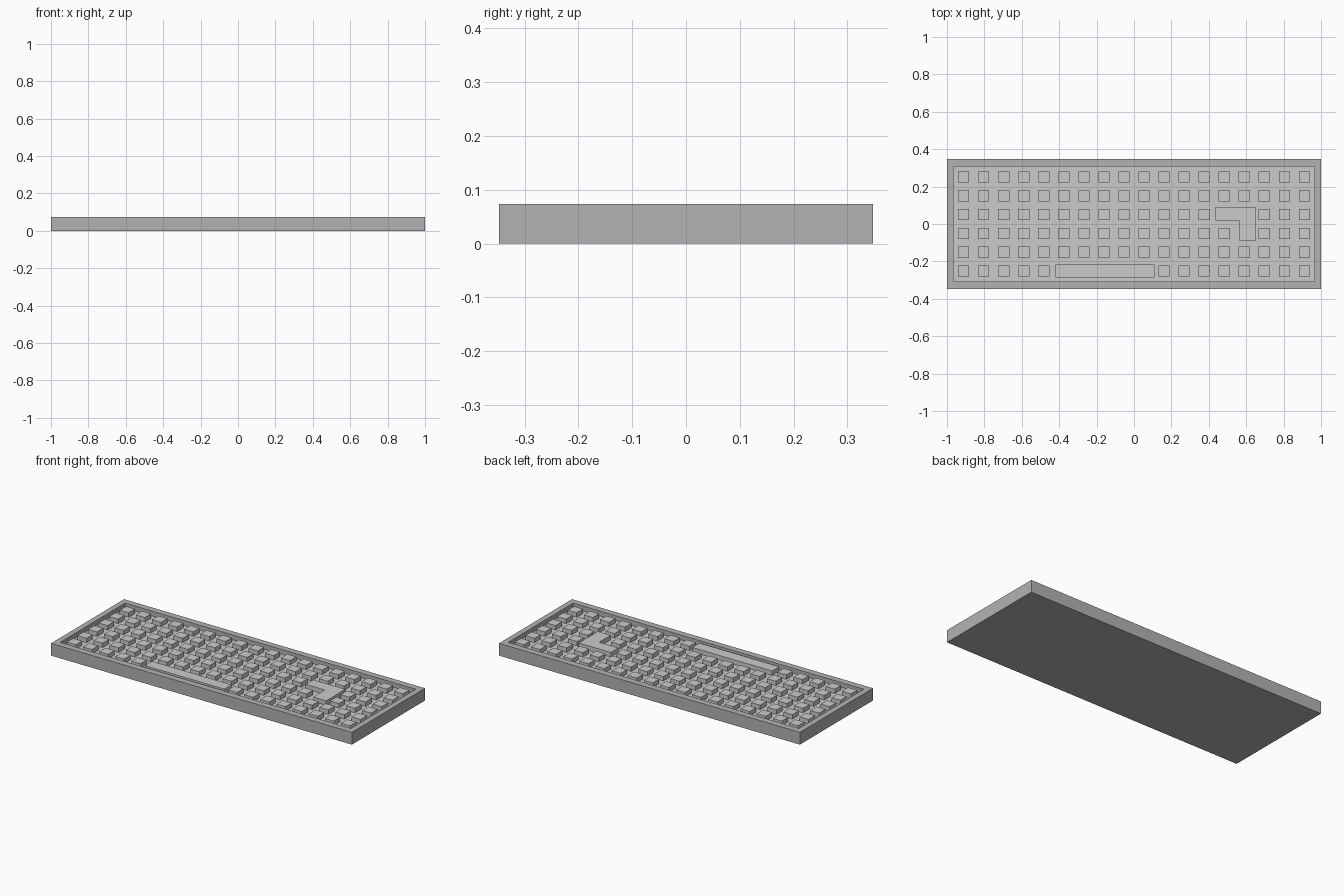
import bpy, bmesh

if "Cube" in bpy.data.objects:
    bpy.data.objects.remove(bpy.data.objects["Cube"])

HX, HY, TOP = 1.0, 0.347, 0.074      # case half sizes and height
IX, IY, FLOOR = 0.966, 0.308, 0.045  # recess half sizes and deck level
KEY_TOP = 0.072
COLS, ROWS, PX, PY, KEY = 18, 6, 0.1072, 0.1005, 0.06


def finish(name, bm, mat=None):
    bmesh.ops.recalc_face_normals(bm, faces=bm.faces)
    me = bpy.data.meshes.new(name)
    bm.to_mesh(me)
    bm.free()
    ob = bpy.data.objects.new(name, me)
    bpy.context.collection.objects.link(ob)
    if mat:
        me.materials.append(mat)
    return ob


def prism(bm, outline, z0, z1):
    """Upright solid from a 2D outline."""
    face = bm.faces.new([bm.verts.new((x, y, z0)) for x, y in outline])
    ext = bmesh.ops.extrude_face_region(bm, geom=[face], use_keep_orig=True)
    verts = [g for g in ext["geom"] if isinstance(g, bmesh.types.BMVert)]
    bmesh.ops.translate(bm, verts=verts, vec=(0, 0, z1 - z0))


def rect(x0, x1, y0, y1):
    return [(x0, y0), (x1, y0), (x1, y1), (x0, y1)]


dark = bpy.data.materials.new("case_grey")
dark.diffuse_color = (0.45, 0.45, 0.45, 1)
dark.use_nodes = True
dark.node_tree.nodes["Principled BSDF"].inputs["Base Color"].default_value = dark.diffuse_color

# Case: a tray with a flat rim, sunk by inset and push-down
bm = bmesh.new()
prism(bm, rect(-HX, HX, -HY, HY), 0, TOP)
bmesh.ops.recalc_face_normals(bm, faces=bm.faces)
lid = max(bm.faces, key=lambda f: f.calc_center_median().z)
bmesh.ops.inset_region(bm, faces=[lid], thickness=HX - IX)
for v in lid.verts:
    v.co.x = IX if v.co.x > 0 else -IX
    v.co.y = IY if v.co.y > 0 else -IY
ext = bmesh.ops.extrude_face_region(bm, geom=[lid])
bmesh.ops.translate(bm, vec=(0, 0, FLOOR - 0.005 - TOP),
                    verts=[g for g in ext["geom"] if isinstance(g, bmesh.types.BMVert)])
if lid.is_valid:
    bmesh.ops.delete(bm, geom=[lid], context='FACES_ONLY')
finish("case", bm, dark)

# Deck: light plate lining the recess floor
bm = bmesh.new()
prism(bm, rect(-IX, IX, -IY, IY), FLOOR - 0.005, FLOOR)
finish("deck", bm)

# Square keys, leaving gaps for the two large keys
skip = {(c, 5) for c in range(5, 10)} | {(13, 2), (14, 2), (14, 3)}
bm = bmesh.new()
for r in range(ROWS):
    for c in range(COLS):
        if (c, r) in skip:
            continue
        x = (c - (COLS - 1) / 2) * PX
        y = ((ROWS - 1) / 2 - r) * PY
        h = KEY / 2
        prism(bm, rect(x - h, x + h, y - h, y + h), FLOOR, KEY_TOP)
finish("square_keys", bm)

# Long space key
bm = bmesh.new()
prism(bm, rect(-0.42, 0.11, -0.285, -0.217), FLOOR, KEY_TOP)
finish("space_key", bm)

# L-shaped enter key
bm = bmesh.new()
prism(bm, [(0.436, 0.091), (0.436, 0.019), (0.564, 0.019),
           (0.564, -0.091), (0.65, -0.091), (0.65, 0.091)], FLOOR, KEY_TOP)
finish("enter_key", bm)
